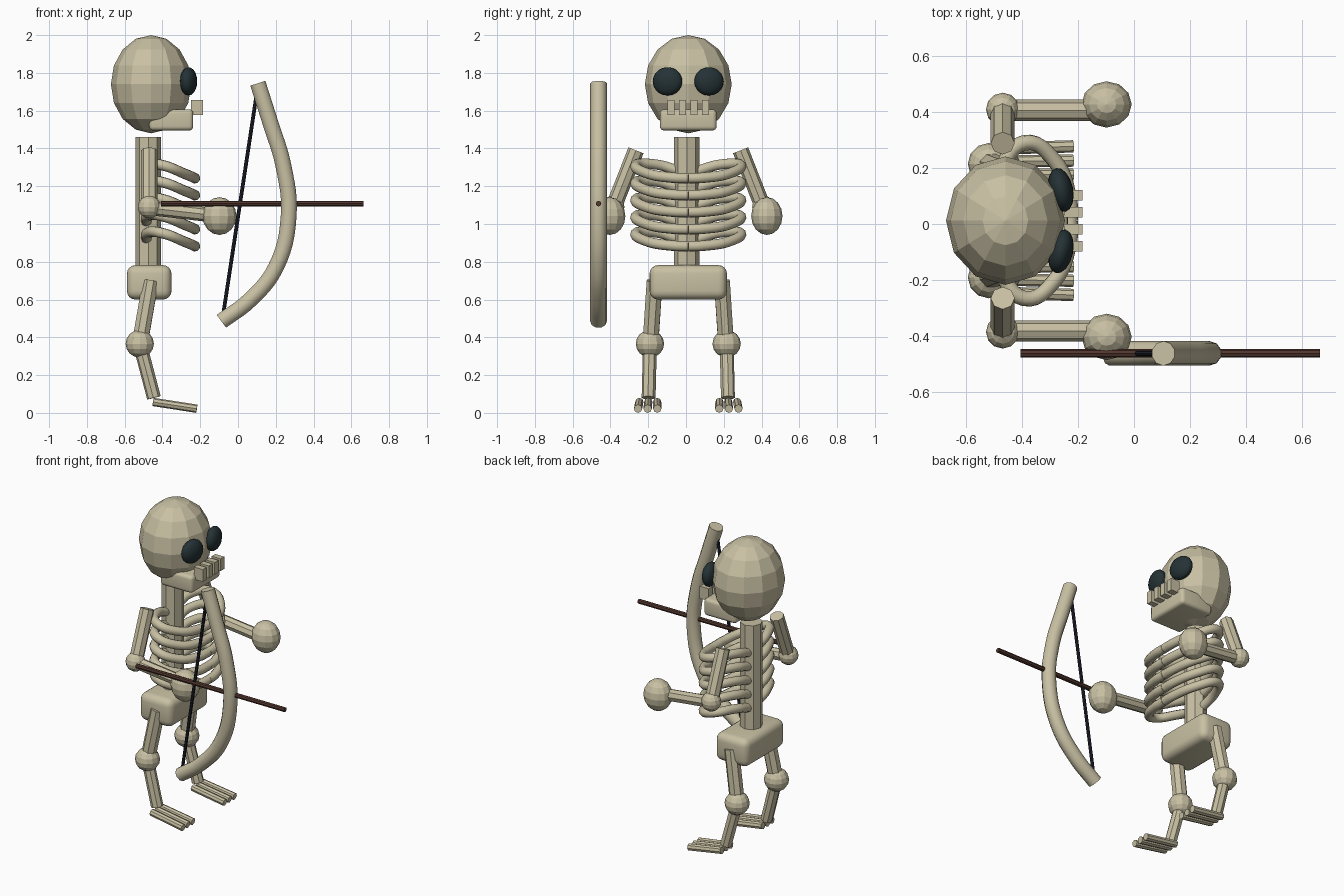
import bpy, math
from mathutils import Vector

if "Cube" in bpy.data.objects:
    bpy.data.objects.remove(bpy.data.objects["Cube"])

CY = 0.012       # mid-plane of the figure
BOW_Y = -0.463   # plane of bow, string and arrow


def material(name, rgb):
    m = bpy.data.materials.new(name)
    m.diffuse_color = (*rgb, 1)
    m.use_nodes = True
    m.node_tree.nodes["Principled BSDF"].inputs["Base Color"].default_value = m.diffuse_color
    return m


BONE = material("bone", (0.58, 0.53, 0.37))
DARK = material("dark_socket", (0.018, 0.032, 0.036))
CORD = material("dark_cord", (0.016, 0.018, 0.03))
WOOD = material("brown_wood", (0.085, 0.038, 0.027))


def finish(name, mat, smooth=None):
    ob = bpy.context.object
    ob.name = name
    ob.data.materials.append(mat)
    if smooth:
        bpy.ops.object.shade_smooth_by_angle(angle=math.radians(smooth))
    return ob


def ball(name, loc, radii, mat=BONE, seg=12, rings=8, rot_z=0, smooth=None):
    bpy.ops.mesh.primitive_uv_sphere_add(segments=seg, ring_count=rings, radius=1,
                                         location=loc, rotation=(0, 0, rot_z))
    bpy.context.object.scale = radii
    return finish(name, mat, smooth)


def rod(name, a, b, r, mat=BONE, sides=8):
    a, b = Vector(a), Vector(b)
    d = b - a
    bpy.ops.mesh.primitive_cylinder_add(vertices=sides, radius=r, depth=d.length,
                                        location=(a + b) / 2,
                                        rotation=d.to_track_quat('Z', 'Y').to_euler())
    return finish(name, mat)


def box(name, lo, hi, bevel=0):
    lo, hi = Vector(lo), Vector(hi)
    bpy.ops.mesh.primitive_cube_add(size=1, location=(lo + hi) / 2)
    ob = bpy.context.object
    ob.scale = hi - lo
    bpy.ops.object.transform_apply(location=False, rotation=False, scale=True)
    if bevel:
        mod = ob.modifiers.new("rounding", 'BEVEL')
        mod.width, mod.segments = bevel, 4
        bpy.ops.object.modifier_apply(modifier=mod.name)
    return finish(name, BONE, 35 if bevel else None)


def tube(name, pts, r, mat=BONE):
    cu = bpy.data.curves.new(name, 'CURVE')
    cu.dimensions = '3D'
    cu.bevel_depth, cu.bevel_resolution = r, 3
    cu.resolution_u = 6
    cu.use_fill_caps = True
    sp = cu.splines.new('BEZIER')
    sp.bezier_points.add(len(pts) - 1)
    for bp, p in zip(sp.bezier_points, pts):
        bp.co = p
        bp.handle_left_type = bp.handle_right_type = 'AUTO'
    ob = bpy.data.objects.new(name, cu)
    bpy.context.collection.objects.link(ob)
    bpy.ops.object.select_all(action='DESELECT')
    ob.select_set(True)
    bpy.context.view_layer.objects.active = ob
    bpy.ops.object.convert(target='MESH')
    return finish(name, mat, 50)


# Skull, jaw and teeth
ball("skull", (-0.46, CY, 1.74), (0.213, 0.23, 0.26))
box("jaw", (-0.47, CY - 0.15, 1.495), (-0.237, CY + 0.15, 1.607), 0.022)
for i in range(4):
    y = CY + (i - 1.5) * 0.061
    box(f"tooth_{i + 1}", (-0.25, y - 0.019, 1.577), (-0.185, y + 0.019, 1.657))

# Spine and pelvis
rod("spine", (-0.475, CY - 0.008, 0.72), (-0.475, CY - 0.008, 1.46), 0.067)
box("pelvis", (-0.588, CY - 0.205, 0.60), (-0.352, CY + 0.205, 0.782), 0.045)

for s, side in ((1, "left"), (-1, "right")):
    def at(x, y, z):
        return (x, CY + s * y, z)

    # Eye socket
    ball(f"{side}_eye", at(-0.262, 0.11, 1.755), (0.044, 0.08, 0.075), DARK,
         16, 10, s * math.radians(12), 30)

    # Ribs sweep from the spine up, around and down to the breast line
    for i in range(5):
        z = 1.245 - i * 0.09
        tube(f"{side}_rib_{i + 1}",
             [at(-0.485, 0.03, z + 0.03), at(-0.475, 0.17, z + 0.07),
              at(-0.395, 0.278, z + 0.065), at(-0.285, 0.215, z + 0.022),
              at(-0.232, 0.08, z), at(-0.228, 0.0, z - 0.003)], 0.028)

    # Arm
    rod(f"{side}_upper_arm", at(-0.47, 0.277, 1.39), at(-0.47, 0.395, 1.09), 0.043)
    ball(f"{side}_elbow", at(-0.47, 0.398, 1.09), (0.06, 0.06, 0.06))
    rod(f"{side}_forearm", at(-0.47, 0.395, 1.085), at(-0.12, 0.395, 1.045), 0.038)
    ball(f"{side}_hand", at(-0.098, 0.416, 1.042), (0.09, 0.083, 0.1))

    # Leg
    rod(f"{side}_thigh", at(-0.462, 0.178, 0.70), at(-0.52, 0.2, 0.365), 0.045)
    ball(f"{side}_knee", at(-0.52, 0.203, 0.366), (0.075, 0.075, 0.073))
    rod(f"{side}_shin", at(-0.52, 0.203, 0.365), at(-0.445, 0.21, 0.08), 0.037)
    for k in (-1, 0, 1):
        rod(f"{side}_toe_{k + 2}", at(-0.45, 0.212 + k * 0.047, 0.058),
            at(-0.218, 0.215 + k * 0.051, 0.022), 0.022)

# Bow, string and arrow
tube("bow", [(-0.088, BOW_Y, 0.485), (0.06, BOW_Y, 0.595), (0.2, BOW_Y, 0.77),
             (0.268, BOW_Y, 1.04), (0.24, BOW_Y, 1.31), (0.17, BOW_Y, 1.54),
             (0.105, BOW_Y, 1.745)], 0.044)
rod("bow_string", (-0.08, BOW_Y, 0.51), (0.096, BOW_Y, 1.67), 0.01, CORD)
rod("arrow", (-0.407, BOW_Y, 1.108), (0.665, BOW_Y, 1.108), 0.015, WOOD)
